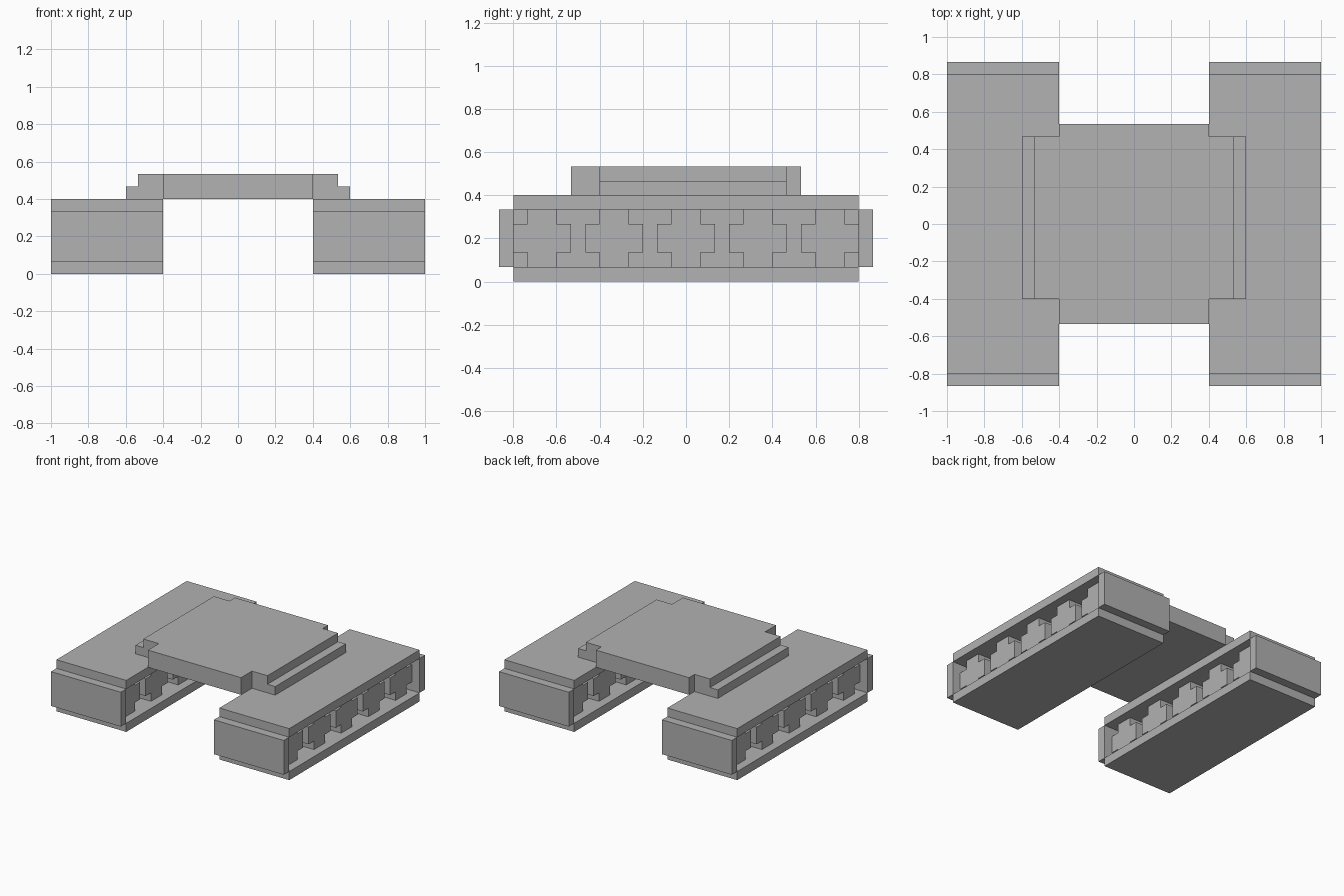
import bpy
import bmesh
from mathutils import Matrix, Vector

U = 1 / 15  # modelling unit

cube = bpy.data.objects.get("Cube")
if cube:
    bpy.data.objects.remove(cube, do_unlink=True)

grey = bpy.data.materials.new("plain_grey")
grey.use_nodes = True
colour = (0.445, 0.445, 0.445, 1)
grey.diffuse_color = colour
grey.node_tree.nodes["Principled BSDF"].inputs["Base Color"].default_value = colour


def finish(name, bm):
    mesh = bpy.data.meshes.new(name)
    bmesh.ops.recalc_face_normals(bm, faces=bm.faces)
    bm.to_mesh(mesh)
    bm.free()
    mesh.materials.append(grey)
    obj = bpy.data.objects.new(name, mesh)
    bpy.context.collection.objects.link(obj)
    return obj


def box(name, xs, ys, zs):
    """Box from its ranges along each axis, in units."""
    bm = bmesh.new()
    low, high = (Vector(c) * U for c in zip(xs, ys, zs))
    place = Matrix.Translation((low + high) / 2) @ Matrix.Diagonal((high - low).to_4d())
    bmesh.ops.create_cube(bm, size=1, matrix=place)
    return finish(name, bm)


def prism(name, outline, axis, start, end):
    """Extrude a closed outline along the x or y axis, in units."""
    bm = bmesh.new()
    at = (lambda a, b: (start, a, b)) if axis == "x" else (lambda a, b: (a, start, b))
    face = bm.faces.new([bm.verts.new(Vector(at(a, b)) * U) for a, b in outline])
    moved = bmesh.ops.extrude_face_region(bm, geom=[face])["geom"]
    push = Vector((1, 0, 0) if axis == "x" else (0, 1, 0)) * (end - start) * U
    bmesh.ops.translate(bm, verts=[v for v in moved if isinstance(v, bmesh.types.BMVert)], vec=push)
    if face.is_valid and len(face.edges) and all(len(e.link_faces) > 2 for e in face.edges):
        bm.faces.remove(face)
    return finish(name, bm)


# Tracks: plates all round, wheels and a closed core between them
for side, sign in (("left", 1), ("right", -1)):
    def span(a, b):
        return sorted((sign * a, sign * b))

    width = span(6, 15)
    box(side + "_track_bottom", width, (-12, 12), (0, 1))
    box(side + "_track_top", width, (-12, 12), (5, 6))
    box(side + "_track_front", width, (-13, -12), (1, 5))
    box(side + "_track_back", width, (12, 13), (1, 5))
    box(side + "_track_core", span(9, 12), (-12, 12), (1, 5))
    for i in range(5):
        y = 5 * i - 10
        cross = [(1, 1), (1, 2), (2, 2), (2, 4), (1, 4), (1, 5)]
        cross = cross + [(-a, z) for a, z in reversed(cross)]
        prism(f"{side}_wheel_{i + 1}", [(y + a, z) for a, z in cross], "x", *span(7, 14))

# Deck: central slab with a stepped shoulder resting on each track
box("deck", (-6, 6), (-8, 8), (6, 8))
step = [(6, 6), (9, 6), (9, 7), (8, 7), (8, 8), (6, 8)]
for side, sign in (("left", 1), ("right", -1)):
    prism(side + "_shoulder", [(sign * x, z) for x, z in step], "y", -6, 7)
